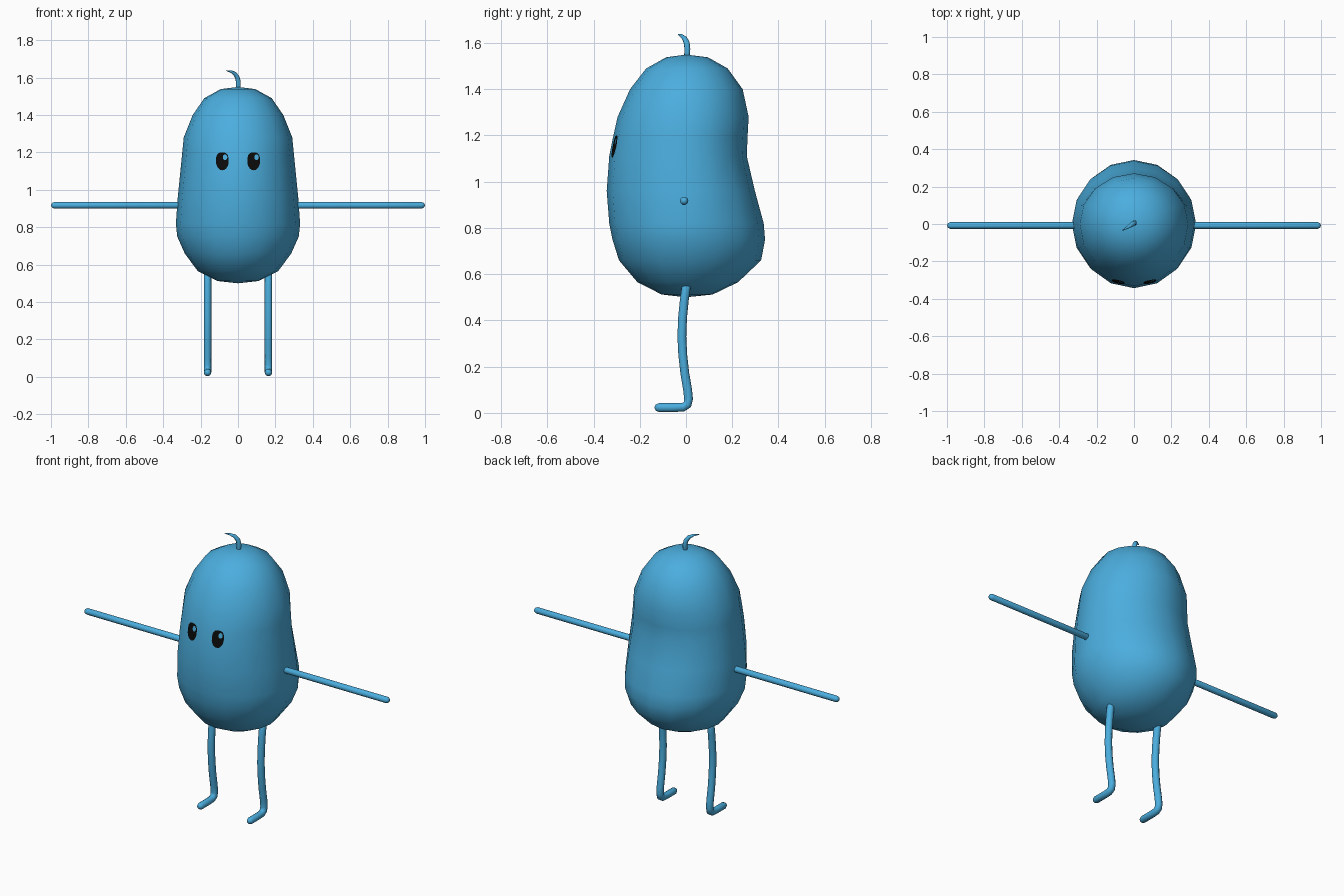
import bpy, bmesh, math
from mathutils import Vector
from mathutils.bvhtree import BVHTree

if "Cube" in bpy.data.objects:
    bpy.data.objects.remove(bpy.data.objects["Cube"])


def material(name, rgb):
    m = bpy.data.materials.new(name)
    m.diffuse_color = (*rgb, 1)
    m.use_nodes = True
    m.node_tree.nodes["Principled BSDF"].inputs["Base Color"].default_value = m.diffuse_color
    return m


BLUE = material("sky blue", (0.07, 0.42, 0.73))
BLACK = material("black", (0.003, 0.003, 0.003))


def finish(name, bm, mat):
    bmesh.ops.recalc_face_normals(bm, faces=bm.faces)
    for f in bm.faces:
        f.smooth = True
    me = bpy.data.meshes.new(name)
    bm.to_mesh(me)
    bm.free()
    me.materials.append(mat)
    ob = bpy.data.objects.new(name, me)
    bpy.context.collection.objects.link(ob)
    return ob


def skin(bm, rings, start, end):
    """Bridge rings of points and close both ends to a tip point."""
    rv = [[bm.verts.new(p) for p in r] for r in rings]
    n = len(rv[0])
    for a, b in zip(rv, rv[1:]):
        for i in range(n):
            j = (i + 1) % n
            bm.faces.new((a[i], a[j], b[j], b[i]))
    for ring, tip in ((rv[0], start), (rv[-1], end)):
        t = bm.verts.new(tip)
        for i in range(n):
            bm.faces.new((ring[i], ring[(i + 1) % n], t))


def tube(name, path, radii, side, n=10):
    """Round tube with domed ends; side is a direction across the path."""
    pts = [Vector(p) for p in path]
    side = Vector(side)
    tang = [(pts[min(i + 1, len(pts) - 1)] - pts[max(i - 1, 0)]).normalized()
            for i in range(len(pts))]
    stations = [(p, t, r) for p, t, r in zip(pts, tang, radii)]
    # dome each end with one smaller ring
    p, t, r = stations[0]
    stations.insert(0, (p - t * r * 0.7, t, r * 0.7))
    start = p - t * r
    p, t, r = stations[-1]
    stations.append((p + t * r * 0.7, t, r * 0.7))
    end = p + t * r
    rings = []
    for p, t, r in stations:
        u = (side - t * side.dot(t)).normalized()
        v = t.cross(u)
        rings.append([p + r * (u * math.cos(a) + v * math.sin(a))
                      for a in (2 * math.pi * i / n for i in range(n))])
    bm = bmesh.new()
    skin(bm, rings, start, end)
    return finish(name, bm, BLUE)


# Bean body: height, half width, front depth, back depth
PROFILE = [
    (0.512, 0.11, 0.105, 0.115), (0.565, 0.215, 0.21, 0.225),
    (0.66, 0.285, 0.29, 0.325), (0.75, 0.325, 0.318, 0.342),
    (0.82, 0.332, 0.332, 0.336), (0.96, 0.322, 0.343, 0.298),
    (1.11, 0.307, 0.332, 0.263), (1.19, 0.299, 0.316, 0.266),
    (1.28, 0.290, 0.296, 0.271), (1.40, 0.242, 0.242, 0.245),
    (1.49, 0.18, 0.172, 0.18), (1.538, 0.093, 0.086, 0.095),
]
rings = []
for z, w, front, back in PROFILE:
    ring = []
    for i in range(16):
        a = 2 * math.pi * i / 16
        s = math.sin(a)
        ring.append((w * math.cos(a), s * (back if s > 0 else front), z))
    rings.append(ring)
bm = bmesh.new()
skin(bm, rings, (0, 0, 0.5), (0, 0, 1.55))
surface = BVHTree.FromBMesh(bm)
finish("body", bm, BLUE)


def plate(name, cx, cz, rx, rz, lift, mat, boxy):
    """Thin oval patch laid over the front of the body."""
    n = 24

    def on_body(x, z):
        hit = surface.ray_cast(Vector((x, -2, z)), Vector((0, 1, 0)))[0]
        return hit + Vector((0, -lift, 0))

    outline = []
    for i in range(n):
        a = 2 * math.pi * i / n
        c, s = math.cos(a), math.sin(a)
        e = boxy if s > 0 else 1.0
        outline.append((math.copysign(abs(c) ** e, c), math.copysign(abs(s) ** e, s)))
    bm = bmesh.new()
    mid = bm.verts.new(on_body(cx, cz))
    loops = [[bm.verts.new(on_body(cx + k * rx * u, cz + k * rz * v))
              for u, v in outline] for k in (0.5, 1.0)]
    for i in range(n):
        j = (i + 1) % n
        bm.faces.new((mid, loops[0][i], loops[0][j]))
        bm.faces.new((loops[0][i], loops[1][i], loops[1][j], loops[0][j]))
    ob = finish(name, bm, mat)
    # make sure the patch faces forward
    if ob.data.polygons[0].normal.y > 0:
        ob.data.flip_normals()
    return ob


for sx, label in ((-1, "right"), (1, "left")):
    # Eyes with a small glint, same side on both
    plate(label + "_eye", sx * 0.084, 1.152, 0.034, 0.048, 0.004, BLACK, 0.7)
    plate(label + "_eye_glint", sx * 0.084 + 0.015, 1.174, 0.012, 0.015, 0.007, BLUE, 1.0)

    # Straight arms
    tube(label + "_arm", [(sx * x, -0.008, 0.917) for x in (0.29, 0.65, 0.982)],
         [0.018] * 3, (0, 1, 0))

    # Bowed legs with the foot bent forward
    leg = [(0.003, 0.56), (-0.007, 0.49), (-0.015, 0.41), (-0.018, 0.33),
           (-0.014, 0.25), (-0.005, 0.17), (0.007, 0.10), (0.011, 0.06),
           (0.006, 0.036), (-0.012, 0.025), (-0.05, 0.023), (-0.117, 0.023)]
    tube(label + "_leg", [(sx * 0.163, y, z) for y, z in leg], [0.02] * len(leg), (1, 0, 0))

# Curled sprout on the head
tube("sprout", [(0.002, 0.004, 1.535), (0.002, 0.006, 1.575), (-0.003, 0.003, 1.6),
                (-0.016, -0.006, 1.62), (-0.037, -0.02, 1.632), (-0.062, -0.034, 1.637)],
     [0.013, 0.013, 0.013, 0.011, 0.007, 0.002], (-0.5, 0.85, 0), 8)
